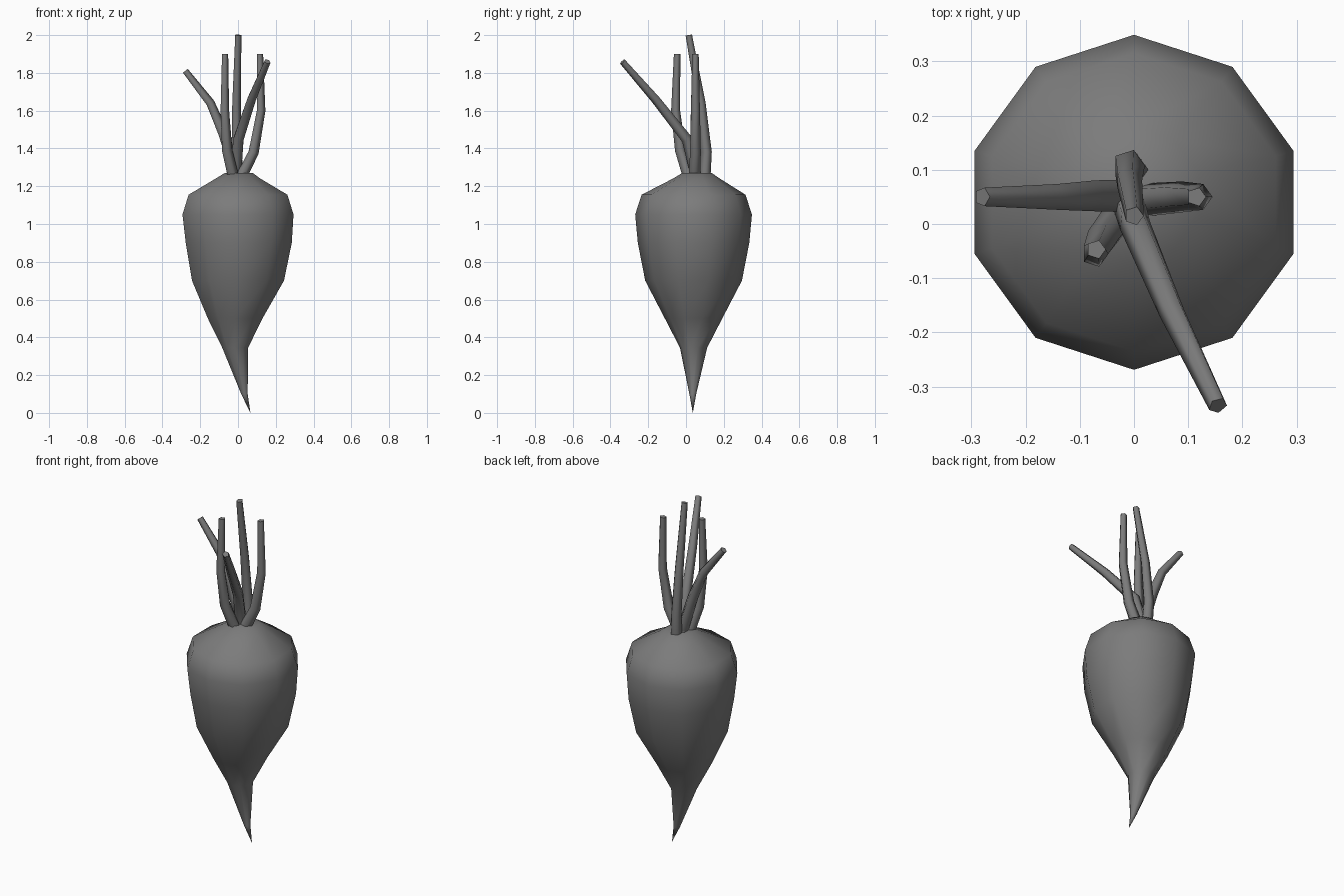
import bpy, bmesh, math
from mathutils import Vector

cube = bpy.data.objects.get("Cube")
if cube:
    bpy.data.objects.remove(cube, do_unlink=True)

grey = bpy.data.materials.new("plain grey")
grey.use_nodes = True
colour = (0.2, 0.2, 0.2, 1)
grey.diffuse_color = colour
grey.node_tree.nodes["Principled BSDF"].inputs["Base Color"].default_value = colour


def skin(name, rings, tip=None, angle=40):
    """Bridge a list of vertex rings, cap the ends and shade smooth."""
    bm = bmesh.new()
    loops = [[bm.verts.new(p) for p in ring] for ring in rings]
    n = len(loops[0])
    for a, b in zip(loops, loops[1:]):
        for i in range(n):
            j = (i + 1) % n
            bm.faces.new((a[i], a[j], b[j], b[i]))
    bm.faces.new(loops[-1])
    if tip:
        point = bm.verts.new(tip)
        for i in range(n):
            bm.faces.new((point, loops[0][(i + 1) % n], loops[0][i]))
    else:
        bm.faces.new(loops[0])
    bmesh.ops.recalc_face_normals(bm, faces=bm.faces)
    mesh = bpy.data.meshes.new(name)
    bm.to_mesh(mesh)
    bm.free()
    mesh.materials.append(grey)
    obj = bpy.data.objects.new(name, mesh)
    bpy.context.collection.objects.link(obj)
    bpy.ops.object.select_all(action='DESELECT')
    obj.select_set(True)
    bpy.context.view_layer.objects.active = obj
    bpy.ops.object.shade_smooth_by_angle(angle=math.radians(angle))
    return obj


def ring(centre, radius, sides, u, v):
    return [centre + radius * (math.cos(t) * u + math.sin(t) * v)
            for t in (2 * math.pi * i / sides for i in range(sides))]


# Root: ten-sided body, each row is centre x, centre y, height, radius
ROOT = [(0.034, 0.036, 0.10, 0.018), (-0.015, 0.04, 0.345, 0.072),
        (-0.015, 0.04, 0.50, 0.152), (0, 0.04, 0.70, 0.256),
        (0.004, 0.04, 0.90, 0.295), (0, 0.04, 1.05, 0.309),
        (0, 0.04, 1.155, 0.275), (0, 0.055, 1.24, 0.125),
        (0.004, 0.058, 1.27, 0.078)]
X, Y = Vector((1, 0, 0)), Vector((0, 1, 0))
skin("root", [ring(Vector(row[:3]), row[3], 10, Y, -X) for row in ROOT],
     tip=(0.066, 0.036, 0), angle=50)

# Stems: bent, tapering five-sided stalks
STEMS = {
    "left_stem": [(0.02, 0.045, 1.26), (0.08, 0.05, 1.38),
                  (0.12, 0.05, 1.60), (0.115, 0.05, 1.90)],
    "right_stem": [(-0.01, 0.052, 1.26), (-0.08, 0.052, 1.48),
                   (-0.148, 0.05, 1.64), (-0.28, 0.05, 1.81)],
    "front_stem": [(-0.015, 0.055, 1.26), (0, 0.005, 1.45),
                   (0.07, -0.16, 1.66), (0.155, -0.335, 1.86)],
    "back_stem": [(-0.005, 0.10, 1.26), (-0.01, 0.108, 1.38),
                  (-0.01, 0.08, 1.64), (0, 0.015, 2.0)],
    "front_right_stem": [(-0.03, 0.01, 1.26), (-0.06, -0.03, 1.39),
                         (-0.072, -0.055, 1.60), (-0.07, -0.047, 1.90)],
}
RADII = (0.032, 0.030, 0.025, 0.018)

for name, points in STEMS.items():
    path = [Vector(p) for p in points]
    rings = []
    for i, p in enumerate(path):
        before, after = path[max(i - 1, 0)], path[min(i + 1, len(path) - 1)]
        along = (after - before).normalized()
        u = Y.cross(along).normalized()
        rings.append(ring(p, RADII[i], 5, u, along.cross(u)))
    skin(name, rings, angle=75)
